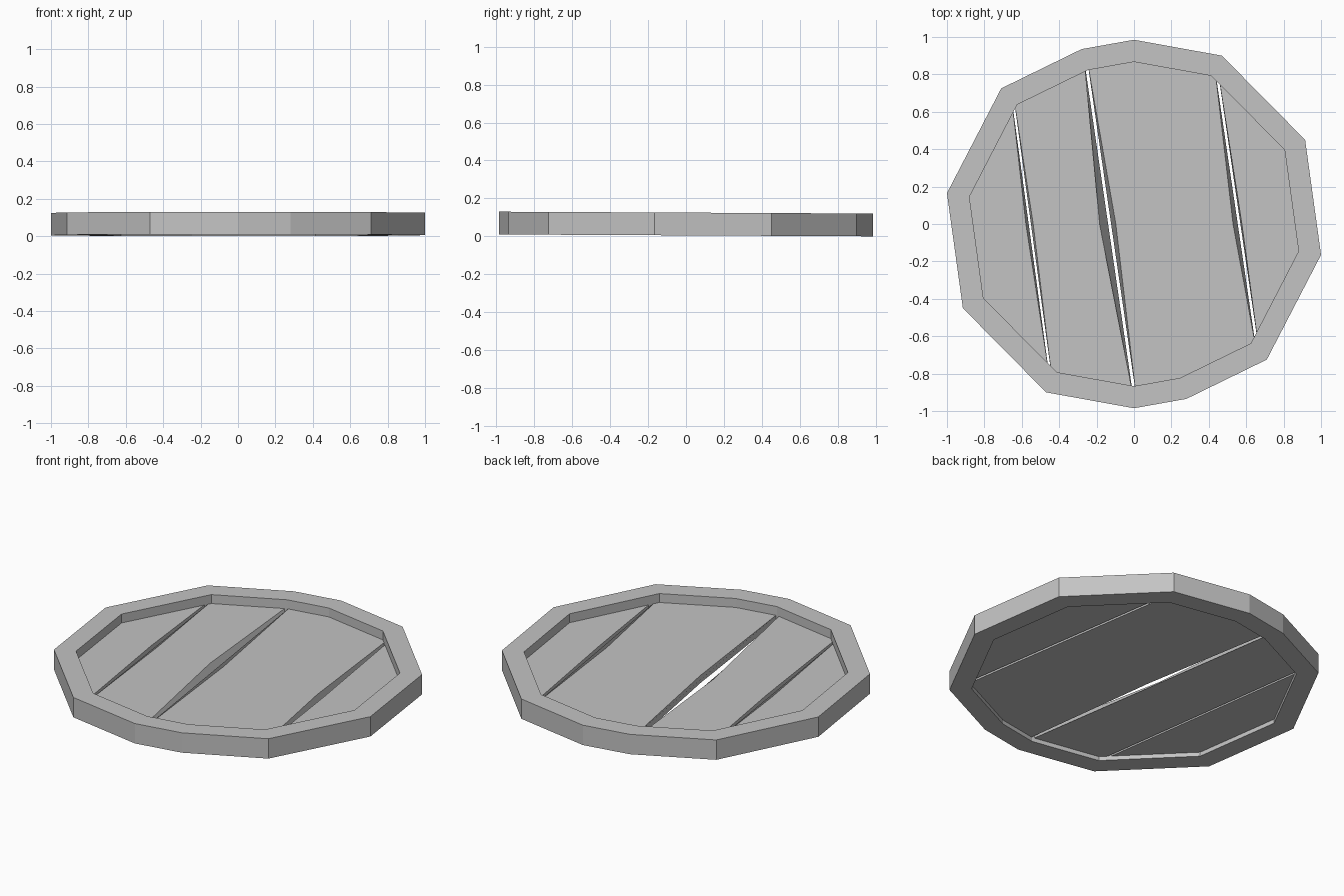
import bpy
import bmesh
from mathutils import Vector

cube = bpy.data.objects.get("Cube")
if cube:
    bpy.data.objects.remove(cube)

grey = bpy.data.materials.new("plain_grey")
grey.use_nodes = True
colour = (0.55, 0.55, 0.55, 1)
grey.diffuse_color = colour
grey.node_tree.nodes["Principled BSDF"].inputs["Base Color"].default_value = colour

# Hand-cut twelve-sided outline; the second half is the first turned by 180 degrees
half = [(0, 0.985), (0.47, 0.9), (0.915, 0.45), (1, -0.165), (0.71, -0.725), (0.28, -0.935)]
outline = [Vector(p) for p in half] + [-Vector(p) for p in half]


def tilt(v):
    """The whole lid leans down slightly towards the back."""
    v.co.z += 0.005 * (1 - v.co.y)


def finish(name, bm):
    for v in bm.verts:
        tilt(v)
    bmesh.ops.recalc_face_normals(bm, faces=bm.faces)
    mesh = bpy.data.meshes.new(name)
    bm.to_mesh(mesh)
    bm.free()
    mesh.materials.append(grey)
    obj = bpy.data.objects.new(name, mesh)
    bpy.context.scene.collection.objects.link(obj)
    return obj


def ring(bm, scale, z):
    return [bm.verts.new((p.x * scale, p.y * scale, z)) for p in outline]


# Rim: square section swept round the outline
bm = bmesh.new()
loops = [ring(bm, s, z) for s, z in [(1, 0), (1, 0.12), (0.88, 0.12), (0.88, 0)]]
n = len(outline)
for k in range(4):
    a, b = loops[k], loops[(k + 1) % 4]
    for i in range(n):
        j = (i + 1) % n
        bm.faces.new((a[i], a[j], b[j], b[i]))
finish("rim", bm)

# Seams between planks: back end, front end, half gap
seams = [
    (Vector((-0.64, 0.61, 0)), Vector((-0.455, -0.75, 0)), 0.006),
    (Vector((-0.25, 0.82, 0)), Vector((-0.005, -0.86, 0)), 0.008),
    (Vector((0.45, 0.76, 0)), Vector((0.65, -0.6, 0)), 0.007),
]
BOTTOM, TOP = 0.025, 0.066


def cut(bm, seam, side, top_wear, bottom_wear):
    """Keep one side of a seam (-1 left, 1 right) and wear the edge back mid-length."""
    back, front, gap = seam
    across = Vector((back.y - front.y, front.x - back.x, 0)).normalized()
    edge = (back + front) / 2 + across * gap * side
    geom = bm.verts[:] + bm.edges[:] + bm.faces[:]
    bmesh.ops.bisect_plane(bm, geom=geom, plane_co=edge, plane_no=across * -side,
                           clear_outer=True, dist=1e-5)
    open_edges = [e for e in bm.edges if e.is_boundary]
    bmesh.ops.holes_fill(bm, edges=open_edges, sides=0)
    for v in bm.verts:
        on_edge = abs((v.co - edge).dot(across)) < 1e-4
        if on_edge and abs(v.co.y) < 0.01:
            wear = top_wear if v.co.z > (BOTTOM + TOP) / 2 else bottom_wear
            v.co += across * side * wear


# Planks: (name, seam on left, wear, seam on right, wear); wear is top, bottom
planks = [
    ("plank_far_right", None, None, seams[0], (0.015, 0)),
    ("plank_right", seams[0], (0.012, 0), seams[1], (0.045, 0)),
    ("plank_left", seams[1], (0.025, 0.02), seams[2], (0.025, 0)),
    ("plank_far_left", seams[2], (0.008, 0), None, None),
]
for name, low, low_wear, high, high_wear in planks:
    bm = bmesh.new()
    under, over = ring(bm, 0.93, BOTTOM), ring(bm, 0.93, TOP)
    bm.faces.new(under)
    bm.faces.new(over)
    for i in range(n):
        j = (i + 1) % n
        bm.faces.new((under[i], under[j], over[j], over[i]))
    # Mid-length division so the edges can bow
    bmesh.ops.bisect_plane(bm, geom=bm.verts[:] + bm.edges[:] + bm.faces[:],
                           plane_co=(0, 0, 0), plane_no=(0, 1, 0))
    if low:
        cut(bm, low, 1, *low_wear)
    if high:
        cut(bm, high, -1, *high_wear)
    finish(name, bm)
